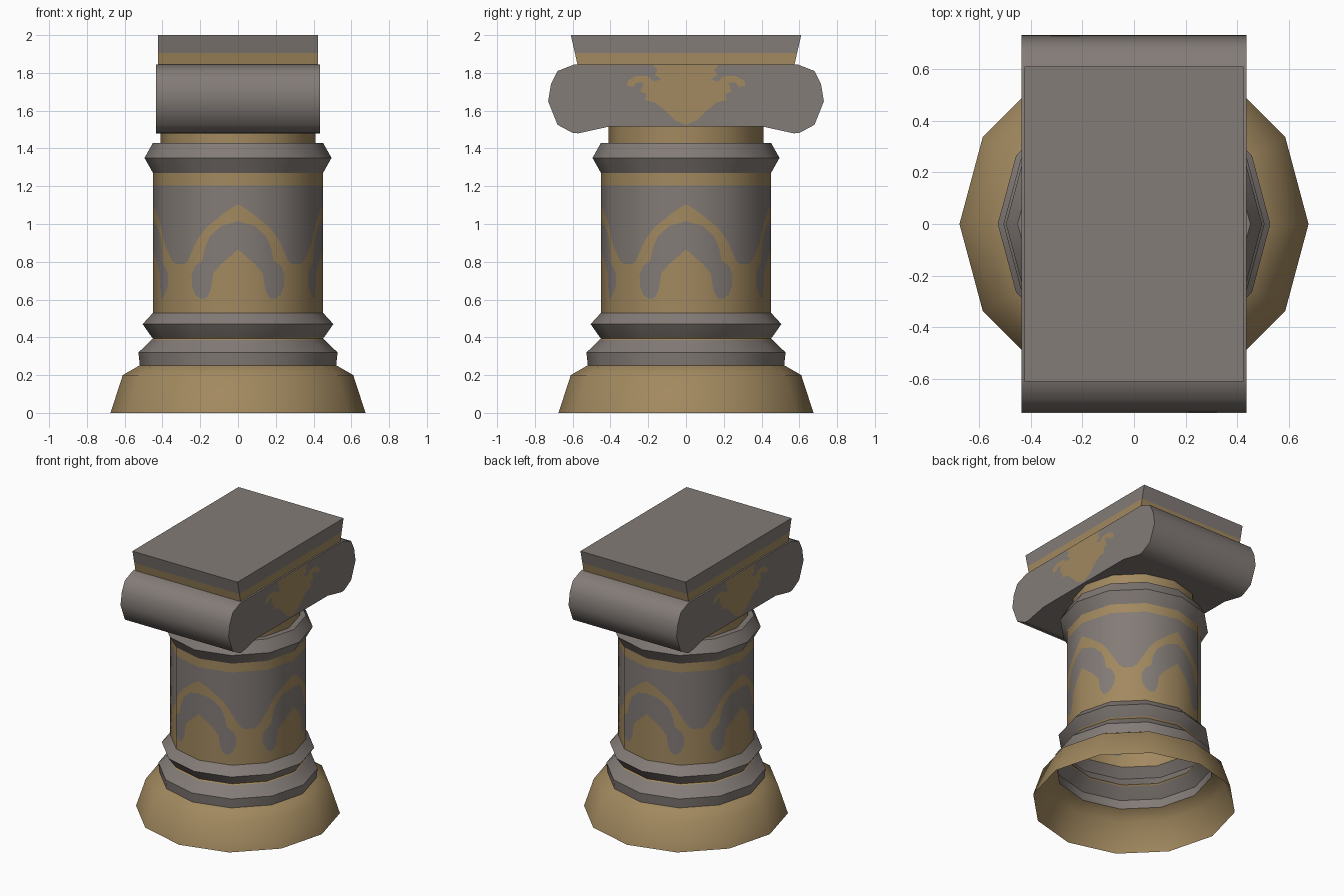
import bpy, bmesh, math
from mathutils import Vector

if "Cube" in bpy.data.objects:
    bpy.data.objects.remove(bpy.data.objects["Cube"])

def material(name, rgb):
    m = bpy.data.materials.new(name)
    m.diffuse_color = (*rgb, 1)
    m.use_nodes = True
    m.node_tree.nodes["Principled BSDF"].inputs["Base Color"].default_value = m.diffuse_color
    return m

MATS = [material("grey_stone", (0.228, 0.2, 0.184)), material("aged_gold", (0.36, 0.25, 0.115))]
GREY, GOLD = 0, 1
SIDES, R = 12, 0.45

def make(name, verts, faces, cols, smooth=None):
    """Object from lists, with one colour index per face."""
    me = bpy.data.meshes.new(name)
    me.from_pydata(verts, [], faces)
    for m in MATS:
        me.materials.append(m)
    me.polygons.foreach_set("material_index", cols)
    ob = bpy.data.objects.new(name, me)
    bpy.context.collection.objects.link(ob)
    if smooth:
        bpy.ops.object.select_all(action='DESELECT')
        ob.select_set(True)
        bpy.context.view_layer.objects.active = ob
        bpy.ops.object.shade_smooth_by_angle(angle=math.radians(smooth))
    return ob

def lathe(name, profile, cols):
    """Open 12-sided turning; cols gives the colour of each profile step."""
    verts = [(r * math.cos(i * math.tau / SIDES), r * math.sin(i * math.tau / SIDES), z)
             for r, z in profile for i in range(SIDES)]
    faces, fc = [], []
    for j, c in enumerate(cols):
        for i in range(SIDES):
            k = (i + 1) % SIDES
            faces.append((j*SIDES + i, j*SIDES + k, (j+1)*SIDES + k, (j+1)*SIDES + i))
            fc.append(c)
    return make(name, verts, faces, fc, 45)

def flat_tris(poly, cut=None):
    """Triangulate a flat outline, optionally cut along u = cut."""
    bm = bmesh.new()
    f = bm.faces.new([bm.verts.new((u, z, 0)) for u, z in poly])
    f.normal_update()
    if f.normal.z < 0:
        f.normal_flip()
    bmesh.ops.triangulate(bm, faces=bm.faces[:], ngon_method='EAR_CLIP')
    if cut:
        bmesh.ops.bisect_plane(bm, geom=bm.verts[:] + bm.edges[:] + bm.faces[:],
                               plane_co=(cut, 0, 0), plane_no=(1, 0, 0), dist=1e-5)
    out = [[(v.co.x, v.co.y) for v in f.verts] for f in bm.faces]
    bm.free()
    return out

# Flared base with two mouldings, and the collar with its neck
lathe("base", [(0.675, 0), (0.61, 0.2), (0.52, 0.252), (0.527, 0.32), (0.457, 0.387),
               (0.45, 0.395), (0.458, 0.403), (0.505, 0.47), (R, 0.53)],
      [GOLD, GOLD, GREY, GREY, GOLD, GOLD, GREY, GREY])
lathe("collar", [(R, 1.27), (0.495, 1.35), (R, 1.43), (0.41, 1.43), (0.41, 1.52)],
      [GREY, GREY, GREY, GOLD])

# Shaft: half of one arch motif drawn flat, wrapped round the facets 8 times
W = 2 * R * math.sin(math.pi / SIDES)
U = 1.5 * W
arch = [(0, 1.105), (0.06, 1.07), (0.17, 0.985), (0.207, 0.94), (0.25, 0.87),
        (0.29, 0.805), (0.32, 0.787), (U, 0.787)]
leaf = [(0, 0.865), (0.09, 0.79), (0.135, 0.74), (0.15, 0.65), (0.17, 0.61), (0.2, 0.602),
        (0.235, 0.625), (0.258, 0.67), (0.262, 0.73), (0.24, 0.775), (0.195, 0.805),
        (0.183, 0.87), (0.155, 0.935), (0.09, 0.99), (0, 1.015)]
regions = [(arch + [(U, 1.205), (0, 1.205)], GREY),
           (arch + [(U, 0.53), (0, 0.53)] + leaf, GOLD),
           (leaf, GREY),
           ([(0, 1.205), (U, 1.205), (U, 1.27), (0, 1.27)], GOLD)]

def wrap(u, z, turn):
    i = math.floor(u / W)
    a, b = (Vector((R * math.cos(t), R * math.sin(t), z))
            for t in (turn + i * math.tau / SIDES, turn + (i + 1) * math.tau / SIDES))
    return a.lerp(b, u / W - i)

verts, faces, cols = [], [], []
for poly, col in regions:
    for tri in flat_tris(poly, W):
        for q in range(4):
            for s in (1, -1):
                pts = [wrap(s * u, z, (q - 1) * math.pi / 2) for u, z in tri[::s]]
                faces.append(range(len(verts), len(verts) + len(pts)))
                verts += pts
                cols.append(col)
shaft = make("shaft", verts, faces, cols)
me = shaft.data
for p in me.polygons:
    p.use_smooth = True
me.normals_split_custom_set_from_vertices(
    [Vector((v.co.x, v.co.y, 0)).normalized() for v in me.vertices])

# Scroll capital: side outline carried across x
half = [(0.41, 1.515), (0.57, 1.48), (0.6, 1.482), (0.68, 1.525), (0.73, 1.65), (0.715, 1.74),
        (0.68, 1.81), (0.59, 1.845)]
outline = half + [(-y, z) for y, z in reversed(half)]
n, X = len(outline), 0.435
verts = [(x, y, z) for x in (-X, X) for y, z in outline]
faces = [tuple(range(n))[::-1], tuple(range(n, 2 * n))]
faces += [(i, (i + 1) % n, n + (i + 1) % n, n + i) for i in range(n)]
make("scroll_capital", verts, faces, [GREY] * len(faces), 50)

# Leaf ornament on both sides of the capital, as thin inlays
spray = [(0, 1.843), (0.175, 1.843), (0.15, 1.815), (0.165, 1.79), (0.13, 1.765), (0.17, 1.755),
         (0.2, 1.782), (0.26, 1.785), (0.31, 1.76), (0.312, 1.73), (0.275, 1.728),
         (0.265, 1.75), (0.225, 1.75), (0.24, 1.7), (0.21, 1.69), (0.215, 1.655),
         (0.165, 1.645), (0.11, 1.6), (0.06, 1.55), (0, 1.525)]
verts, faces = [], []
for tri in flat_tris(spray):
    for side in (1, -1):
        for m in (1, -1):
            faces.append(range(len(verts), len(verts) + 3))
            verts += [(side * (X + 0.003), m * y, z) for y, z in tri[::side * m]]
make("leaf_inlay", verts, faces, [GOLD] * len(faces))

# Top slab, flared towards front and back, gold lower band
levels = [(1.845, 0.575), (1.905, 0.588), (2.0, 0.61)]
verts = [(sx * 0.423, sy * y, z) for z, y in levels
         for sx, sy in ((-1, -1), (1, -1), (1, 1), (-1, 1))]
faces = [(4*j + i, 4*j + (i + 1) % 4, 4*j + 4 + (i + 1) % 4, 4*j + 4 + i)
         for j in range(2) for i in range(4)] + [(3, 2, 1, 0), (8, 9, 10, 11)]
make("top_slab", verts, faces, [GOLD] * 4 + [GREY] * 4 + [GOLD, GREY])
